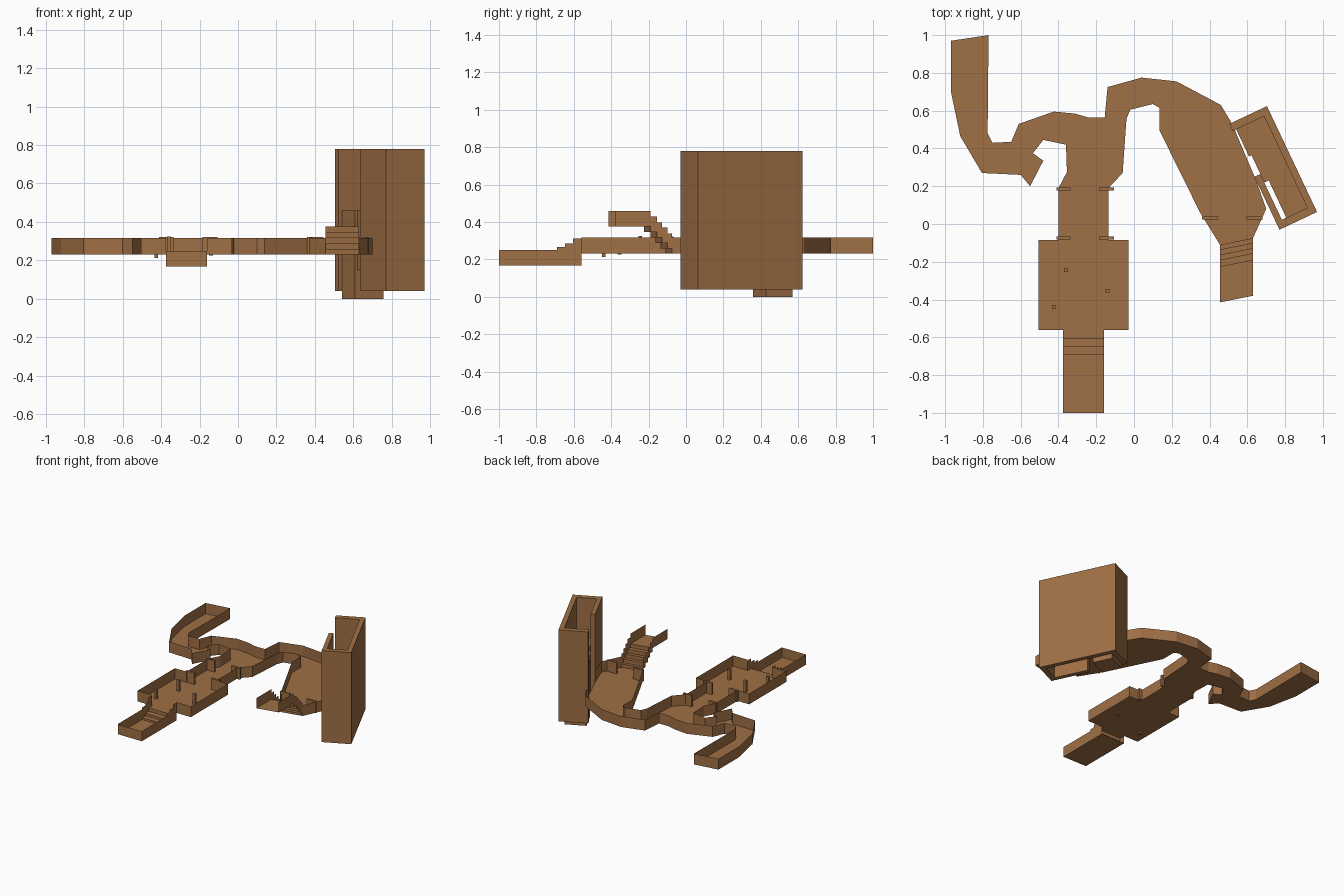
import bpy, bmesh, math
from mathutils import Matrix

if "Cube" in bpy.data.objects:
    bpy.data.objects.remove(bpy.data.objects["Cube"])

mat = bpy.data.materials.new("earth_brown")
mat.diffuse_color = (0.35, 0.16, 0.06, 1)
mat.use_nodes = True
mat.node_tree.nodes["Principled BSDF"].inputs["Base Color"].default_value = mat.diffuse_color
Z0, Z1, H = 0.23, 0.317, 0.087


def finish(name, bm):
    bmesh.ops.remove_doubles(bm, verts=bm.verts, dist=0.0005)
    bmesh.ops.recalc_face_normals(bm, faces=bm.faces)
    me = bpy.data.meshes.new(name)
    bm.to_mesh(me)
    bm.free()
    me.materials.append(mat)
    ob = bpy.data.objects.new(name, me)
    bpy.context.collection.objects.link(ob)
    return ob


def face(bm, pts):
    return bm.faces.new([bm.verts.new(p) for p in pts])


def chamber(name, floor, walls):
    """Flat floor with thin upright walls along open paths."""
    bm = bmesh.new()
    face(bm, [(x, y, Z0) for x, y in floor])
    for path in walls:
        for (ax, ay), (bx, by) in zip(path, path[1:]):
            face(bm, [(ax, ay, Z0), (bx, by, Z0), (bx, by, Z1), (ax, ay, Z1)])
    finish(name, bm)


def stairs(name, x0, x1, ys, zs, shear=0, base=None):
    """Stepped treads and risers with stepped side walls."""
    bm = bmesh.new()
    prev = Z0
    for ya, yb, z in zip(ys, ys[1:], zs):
        face(bm, [(x0, ya, z), (x0, yb, z), (x1, yb + shear, z), (x1, ya + shear, z)])
        if abs(z - prev) > 0.001:
            face(bm, [(x0, ya, prev), (x1, ya + shear, prev),
                      (x1, ya + shear, z), (x0, ya, z)])
        b = z if base is None else base
        for x, s in ((x0, 0), (x1, shear)):
            face(bm, [(x, ya + s, b), (x, yb + s, b),
                      (x, yb + s, z + H - 0.005), (x, ya + s, z + H - 0.005)])
        prev = z
    if base is not None:  # closed end and flat underside
        y = ys[-1]
        face(bm, [(x0, y, base), (x1, y, base), (x1, y, base + 0.08), (x0, y, base + 0.08)])
        face(bm, [(x0, ys[0], base), (x0, ys[-2], base), (x1, ys[-2], base), (x1, ys[0], base)])
    finish(name, bm)


def box(name, x, y, z, frame=Matrix()):
    bm = bmesh.new()
    size = [b - a for a, b in (x, y, z)]
    mid = [(a + b) / 2 for a, b in (x, y, z)]
    bmesh.ops.create_cube(bm, size=1, matrix=Matrix.Translation(mid) @ Matrix.Diagonal((*size, 1)))
    ob = finish(name, bm)
    ob.matrix_world = frame
    return ob


# square room with front and back doorways
chamber("square_room",
        [(-.505, -.56), (-.03, -.56), (-.03, -.085), (-.505, -.085)],
        [[(-.375, -.56), (-.505, -.56), (-.505, -.085), (-.40, -.085)],
         [(-.16, -.56), (-.03, -.56), (-.03, -.085), (-.135, -.085)]])

# short corridor
chamber("corridor", [(-.40, -.085), (-.135, -.085), (-.135, .19), (-.40, .19)],
        [[(-.40, -.085), (-.40, .19)], [(-.135, -.085), (-.135, .19)]])

# winding cavern: left bank, outer bank, inner bank
left_bank = [(-.40, .19), (-.355, .275), (-.36, .42), (-.48, .445), (-.535, .375),
             (-.48, .335), (-.55, .20), (-.60, .26), (-.805, .27), (-.92, .465),
             (-.97, .705), (-.97, .97), (-.77, 1.0), (-.775, .48), (-.75, .43),
             (-.65, .435), (-.61, .53), (-.425, .595), (-.315, .585), (-.245, .565),
             (-.155, .565), (-.14, .725), (.04, .775), (.225, .755), (.46, .63), (.52, .53)]
shaft_bank = [(.645, .235), (.70, .08), (.63, -.075)]
inner_bank = [(.455, -.11), (.35, .06), (.135, .495), (.135, .615), (.10, .635),
              (-.02, .605), (-.04, .555), (-.06, .27), (-.135, .19)]
chamber("cavern", left_bank + shaft_bank + inner_bank, [left_bank, shaft_bank, inner_bank])

# stairs down at the front, stairs up at the right
stairs("lower_stairs", -.375, -.16, [-.56, -.605, -.648, -.69, -1.0],
       [.23, .203, .183, .168], base=.168)
stairs("upper_stairs", .455, .63, [-.11, -.135, -.163, -.19, -.225, -.415],
       [.257, .287, .316, .346, .376], shear=.035)

# door posts
for i, (xa, xb, y) in enumerate([(-.41, -.335, -.075), (-.185, -.107, -.075),
                                 (-.41, -.335, .185), (-.185, -.107, .185),
                                 (.36, .445, .033), (.595, .68, .033)]):
    box(f"door_post_{i}", (xa, xb), (y - .008, y + .008), (Z0, .321))

# room pillars
for i, (x, y, z) in enumerate([(-.36, -.245, .235), (-.14, -.355, .225), (-.425, -.44, .212)]):
    box(f"pillar_{i}", (x - .01, x + .01), (y - .01, y + .01), (z, z + .09))

# tall open lift shaft, turned to meet the cavern
L, W = .62, .22
frame = Matrix.Translation((.505, .53, 0)) @ Matrix.Rotation(math.atan2(-.56, .265), 4, 'Z')
SZ = (.04, .78)
for name, s, t in [("shaft_end_back", (0, .042), (0, W)),
                   ("shaft_end_front", (L - .042, L), (0, W)),
                   ("shaft_rear_wall", (.042, L - .042), (W - .037, W)),
                   ("shaft_front_wall", (.31, L - .042), (0, .034))]:
    box(name, s, t, SZ, frame)

# stepped blocks inside the shaft
for i, (s, t, z) in enumerate([((.042, .20), (.02, W - .037), (0, .46)),
                               ((.20, .36), (.035, W - .037), (.15, .46)),
                               ((.36, L - .042), (.06, W - .037), (.30, .46))]):
    box(f"lift_block_{i}", s, t, z, frame)
